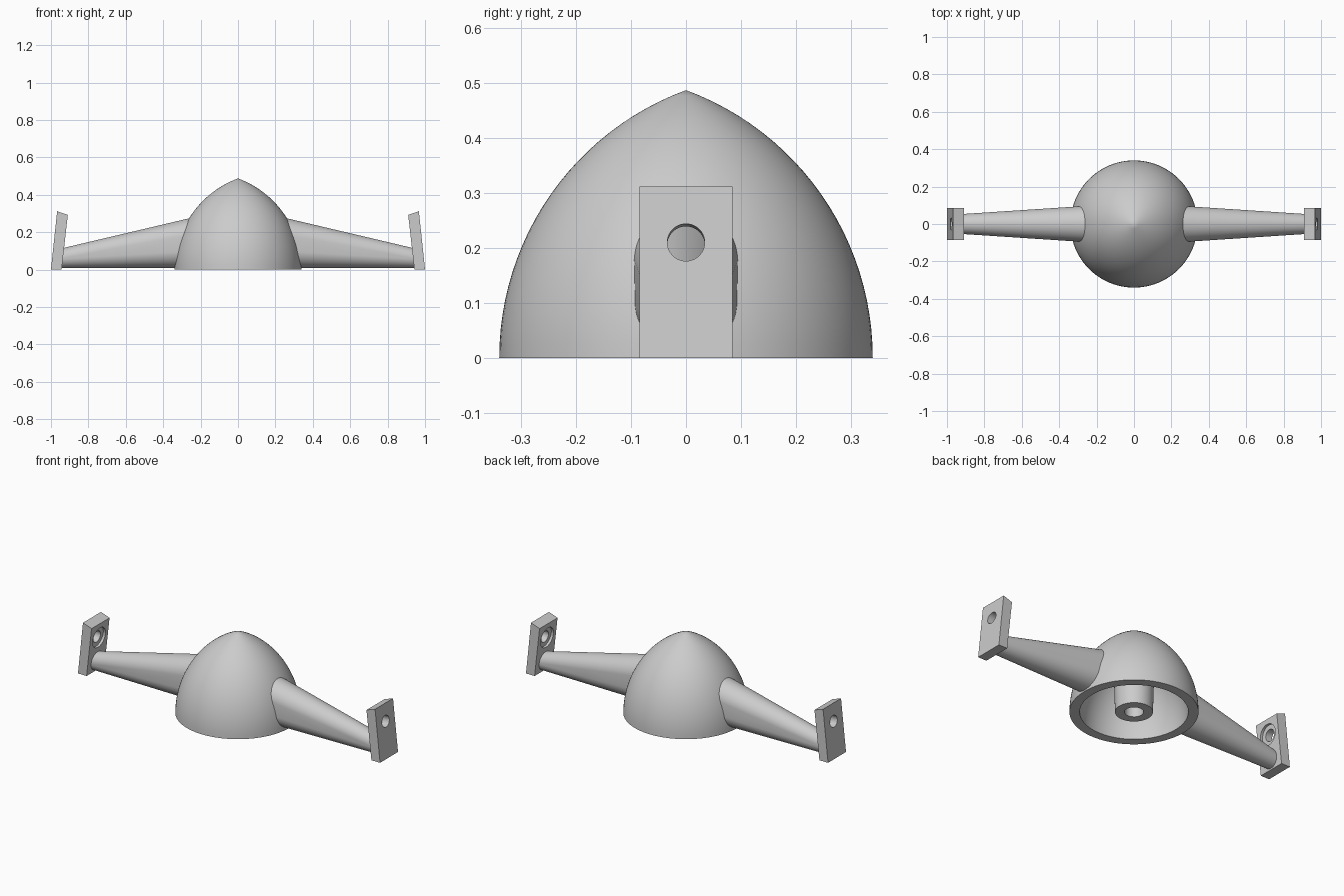
import bpy, bmesh, math
from mathutils import Vector, Matrix

if "Cube" in bpy.data.objects:
    bpy.data.objects.remove(bpy.data.objects["Cube"])

grey = bpy.data.materials.new("light grey")
grey.use_nodes = True
grey.diffuse_color = (0.6, 0.6, 0.6, 1)
grey.node_tree.nodes["Principled BSDF"].inputs["Base Color"].default_value = grey.diffuse_color


def finish(bm, name):
    bmesh.ops.remove_doubles(bm, verts=bm.verts, dist=1e-5)
    bmesh.ops.recalc_face_normals(bm, faces=bm.faces)
    mesh = bpy.data.meshes.new(name)
    bm.to_mesh(mesh)
    bm.free()
    mesh.materials.append(grey)
    obj = bpy.data.objects.new(name, mesh)
    bpy.context.collection.objects.link(obj)
    smooth(mesh)
    return obj


def smooth(mesh):
    mesh.polygons.foreach_set("use_smooth", [True] * len(mesh.polygons))
    mesh.set_sharp_from_angle(angle=math.radians(30))


def lathe(profile, name, steps):
    """Spin (radius, height) points around z."""
    bm = bmesh.new()
    verts = [bm.verts.new((r, 0, z)) for r, z in profile]
    edges = [bm.edges.new(pair) for pair in zip(verts, verts[1:])]
    bmesh.ops.spin(bm, geom=verts + edges, axis=(0, 0, 1), cent=(0, 0, 0),
                   angle=math.tau, steps=steps)
    return finish(bm, name)


# Pointed dome: an arc whose centre lies past the axis
OFFSET, OUTER, INNER = 0.179, 0.519, 0.465


def arc(radius, r_start, r_end, n=24):
    a = math.acos((r_start + OFFSET) / radius)
    b = math.acos((r_end + OFFSET) / radius)
    angles = [a + (b - a) * i / n for i in range(n + 1)]
    return [(max(radius * math.cos(t) - OFFSET, 0), radius * math.sin(t)) for t in angles]


# Hollow dome with a central socket post
shell = arc(OUTER, 0, OUTER - OFFSET) + arc(INNER, INNER - OFFSET, 0.11)
post = [(0.1, 0), (0.05, 0), (0.05, 0.3), (0, 0.3)]
lathe(shell + post, "dome", 96)


# Tapered arm with a stadium section, its root buried in the dome wall
def arm_section(x, a):
    t = (x - 0.27) / 0.67
    radius = 0.096 - 0.044 * t
    top = 0.272 - 0.158 * t
    straight = max((top - 0.008) / 2 - radius, 0)
    z = 0.008 + straight + radius + math.copysign(straight, math.sin(a)) + radius * math.sin(a)
    return radius * math.cos(a), z


def root_x(a):
    x = 0.27
    for _ in range(8):
        y, z = arm_section(x, a)
        r = math.sqrt(0.49 ** 2 - z * z) - OFFSET
        x = math.sqrt(max(r * r - y * y, 0.01))
    return x


def make_arm(side, name):
    bm = bmesh.new()
    n = 48
    angles = [math.tau * (i + 0.5) / n for i in range(n)]
    rings = []
    for f in (0, 0.5, 1):
        ring = []
        for a in angles:
            x0 = root_x(a)
            x = x0 + (0.955 - x0) * f
            y, z = arm_section(x, a)
            ring.append(bm.verts.new((side * x, y, z)))
        rings.append(ring)
    for lower, upper in zip(rings, rings[1:]):
        for i in range(n):
            j = (i + 1) % n
            bm.faces.new((lower[i], lower[j], upper[j], upper[i]))
    bm.faces.new(rings[-1])
    finish(bm, name)


# Leaning mounting plate with a counterbored screw hole
def make_plate(side, name):
    bm = bmesh.new()
    outline = [(1, 0), (0.967, 0.312), (0.91, 0.292), (0.943, 0)]
    face = bm.faces.new([bm.verts.new((side * x, -0.085, z)) for x, z in outline])
    grown = bmesh.ops.extrude_face_region(bm, geom=[face])["geom"]
    bmesh.ops.translate(bm, vec=(0, 0.17, 0),
                        verts=[v for v in grown if isinstance(v, bmesh.types.BMVert)])
    plate = finish(bm, name)

    drill = lathe([(0, -0.1), (0.06, -0.1), (0.06, -0.044), (0.034, -0.044),
                   (0.034, 0.03), (0, 0.03)], "drill", 40)
    normal = Vector((side * 0.312, 0, 0.033))
    turn = normal.to_track_quat("Z", "Y").to_matrix().to_4x4()
    drill.data.transform(Matrix.Translation((side * 0.978, 0, 0.21)) @ turn)
    drill.hide_render = True
    cut = plate.modifiers.new("screw hole", "BOOLEAN")
    cut.operation, cut.solver, cut.object = "DIFFERENCE", "EXACT", drill
    graph = bpy.context.evaluated_depsgraph_get()
    plate.data = bpy.data.meshes.new_from_object(plate.evaluated_get(graph))
    plate.modifiers.clear()
    bpy.data.objects.remove(drill)
    smooth(plate.data)


for side, label in ((1, "left"), (-1, "right")):
    make_arm(side, label + "_arm")
    make_plate(side, label + "_end_plate")
